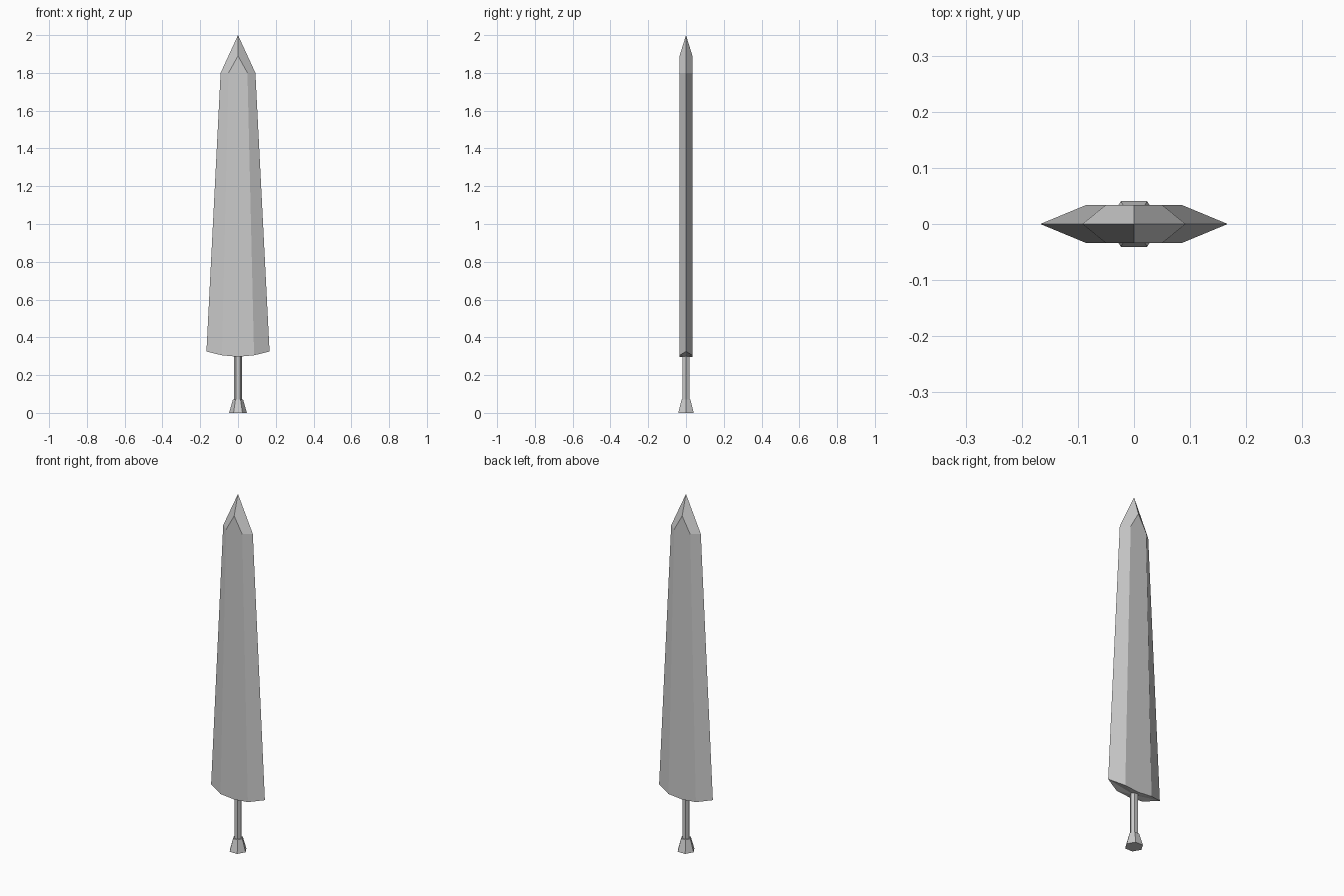
import bpy, bmesh

if "Cube" in bpy.data.objects:
    bpy.data.objects.remove(bpy.data.objects["Cube"])


def make_object(name, bm):
    bmesh.ops.recalc_face_normals(bm, faces=bm.faces[:])
    mesh = bpy.data.meshes.new(name)
    bm.to_mesh(mesh)
    bm.free()
    obj = bpy.data.objects.new(name, mesh)
    bpy.context.collection.objects.link(obj)
    return obj


def hex_prism(name, r_bottom, r_top, z0, z1):
    bpy.ops.mesh.primitive_cone_add(vertices=6, radius1=r_bottom, radius2=r_top,
                                    depth=z1 - z0, location=(0, 0, (z0 + z1) / 2),
                                    rotation=(0, 0, 1.570796))
    bpy.context.object.name = name


# Blade: one quarter, mirrored across x and y
T = 0.034
quarter = {
    "tip": (0, 0, 2), "apex": (0, -T, 1.89),
    "edge_top": (0.092, 0, 1.80), "flat_top": (0.05, -T, 1.80),
    "edge_low": (0.167, 0, 0.325), "flat_low": (0.085, -T, 0.305),
    "mid_low": (0, -T, 0.297), "core_low": (0, 0, 0.297),
}
faces = [
    ("tip", "apex", "flat_top", "edge_top"),
    ("edge_top", "flat_top", "flat_low", "edge_low"),
    ("apex", "mid_low", "flat_low", "flat_top"),
    ("edge_low", "flat_low", "core_low"),
    ("flat_low", "mid_low", "core_low"),
]
bm = bmesh.new()
for sx in (1, -1):
    for sy in (1, -1):
        v = {k: bm.verts.new((x * sx, y * sy, z)) for k, (x, y, z) in quarter.items()}
        for f in faces:
            bm.faces.new([v[k] for k in f])
bmesh.ops.remove_doubles(bm, verts=bm.verts[:], dist=0.0001)
make_object("blade", bm)

# Grip and flared pommel
hex_prism("grip", 0.02, 0.02, 0.06, 0.31)
hex_prism("pommel", 0.047, 0.027, 0.0, 0.07)
